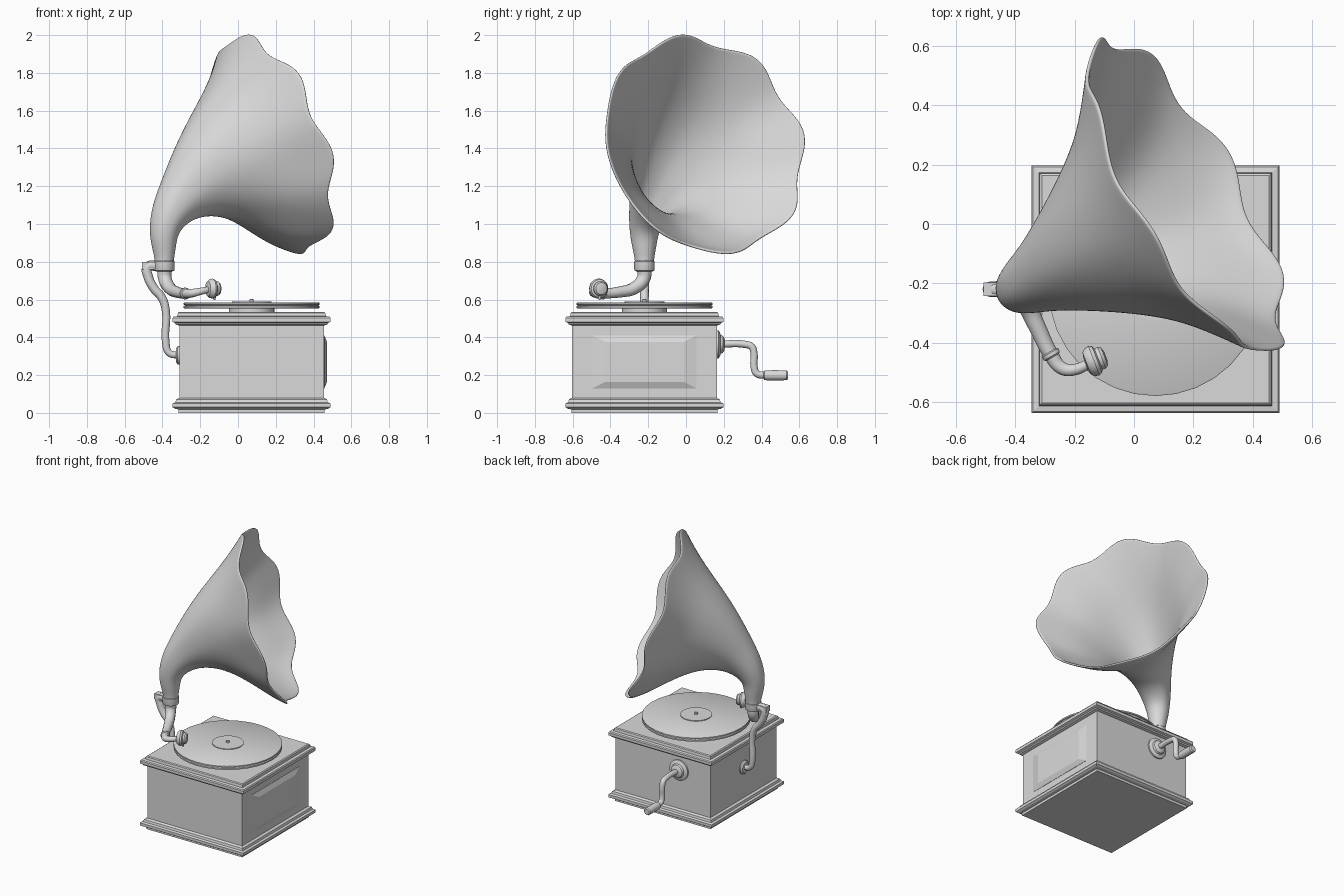
import bpy, bmesh
from math import sin, cos, pi, radians
from mathutils import Vector

if "Cube" in bpy.data.objects:
    bpy.data.objects.remove(bpy.data.objects["Cube"])

grey = bpy.data.materials.new("plain_grey")
grey.use_nodes = True
grey.diffuse_color = (0.7, 0.7, 0.7, 1)
grey.node_tree.nodes["Principled BSDF"].inputs["Base Color"].default_value = (0.7, 0.7, 0.7, 1)

BOX_X, BOX_Y, HALF = 0.072, -0.22, 0.383


def activate(obj):
    bpy.ops.object.select_all(action='DESELECT')
    obj.select_set(True)
    bpy.context.view_layer.objects.active = obj


def finish(obj, angle=35):
    obj.data.materials.append(grey)
    activate(obj)
    bpy.ops.object.shade_smooth_by_angle(angle=radians(angle))
    return obj


def loft(name, rings, caps=True):
    """Skin a list of closed rings of points."""
    bm = bmesh.new()
    rows = [[bm.verts.new(p) for p in ring] for ring in rings]
    n = len(rows[0])
    for a, b in zip(rows, rows[1:]):
        for i in range(n):
            j = (i + 1) % n
            bm.faces.new((a[i], a[j], b[j], b[i]))
    if caps:
        bm.faces.new(rows[0][::-1])
        bm.faces.new(rows[-1])
    bmesh.ops.recalc_face_normals(bm, faces=bm.faces)
    mesh = bpy.data.meshes.new(name)
    bm.to_mesh(mesh)
    bm.free()
    obj = bpy.data.objects.new(name, mesh)
    bpy.context.collection.objects.link(obj)
    return obj


def turned(name, profile, loc, axis=(0, 0, 1), sides=32, scale=(1, 1, 1)):
    """Turn a (radius, height) profile; four sides give a square moulding."""
    square = sides == 4
    k = 2 ** 0.5 if square else 1
    phase = pi / 4 if square else 0
    rings = [[(r * k * cos(phase + 2 * pi * i / sides),
               r * k * sin(phase + 2 * pi * i / sides), h) for i in range(sides)]
             for r, h in profile]
    obj = loft(name, rings)
    obj.location = loc
    obj.scale = scale
    obj.rotation_mode = 'QUATERNION'
    if axis != (0, 0, 1):
        obj.rotation_quaternion = Vector(axis).to_track_quat('Z', 'Y')
    return finish(obj, 2 if square else 35)


def tube(name, points, radius, taper=1.0):
    curve = bpy.data.curves.new(name, 'CURVE')
    curve.dimensions = '3D'
    curve.bevel_depth = radius
    curve.bevel_resolution = 4
    curve.resolution_u = 6
    curve.use_fill_caps = True
    spline = curve.splines.new('BEZIER')
    spline.bezier_points.add(len(points) - 1)
    for i, (bp, p) in enumerate(zip(spline.bezier_points, points)):
        bp.co = p
        bp.handle_left_type = bp.handle_right_type = 'AUTO'
        bp.radius = 1 + (taper - 1) * i / (len(points) - 1)
    obj = bpy.data.objects.new(name, curve)
    bpy.context.collection.objects.link(obj)
    activate(obj)
    bpy.ops.object.convert(target='MESH')
    obj = bpy.context.view_layer.objects.active
    obj.data.materials.clear()
    return finish(obj, 50)


# Cabinet with moulded base and lid
turned("cabinet", [(HALF + out, z) for out, z in (
    (0.004, 0), (0.004, 0.018), (0.022, 0.022), (0.035, 0.03), (0.035, 0.05),
    (0.02, 0.056), (0.016, 0.072), (0, 0.08), (0, 0.462), (0.018, 0.468),
    (0.022, 0.476), (0.035, 0.482), (0.035, 0.502), (0.03, 0.509),
    (0.01, 0.512), (0.007, 0.53), (0, 0.535))], (BOX_X, BOX_Y, 0), sides=4)

# Raised panel on the side
turned("side_panel", [(0.5, -0.005), (0.5, 0.002), (0.38, 0.016)],
       (BOX_X + HALF, BOX_Y, 0.27), (1, 0, 0), 4, (0.55, 0.28, 1))

# Turntable and disc
centre = (BOX_X, BOX_Y, 0)
turned("turntable_hub", [(0.12, 0.53), (0.12, 0.556)], centre)
turned("platter", [(0.352, 0.552), (0.36, 0.555), (0.36, 0.565), (0.352, 0.569)], centre)
turned("disc", [(0.35, 0.568), (0.36, 0.573), (0.36, 0.582), (0.355, 0.585)], centre)
turned("disc_label", [(0.105, 0.58), (0.105, 0.59)], centre)
turned("spindle", [(0.011, 0.58), (0.011, 0.6), (0.006, 0.604)], centre, sides=16)

# Horn: stations of distance along the horn plane, height, radius, width factor, elevation
THROAT = Vector((-0.39, BOX_Y, 0))
ALONG = Vector((0.873, 0.488, 0))
SIDE = Vector((-0.488, 0.873, 0))
UP = Vector((0, 0, 1))
LOBES, SEGMENTS, MOUTH = 8, 64, 0.592
stations = [
    (0, 0.79, 0.044, 1, 90), (0, 0.82, 0.044, 1, 90), (-0.003, 0.88, 0.057, 1, 89),
    (-0.006, 0.96, 0.07, 1, 83), (0.033, 1.055, 0.098, 0.96, 60),
    (0.105, 1.14, 0.135, 0.9, 45), (0.206, 1.228, 0.208, 0.86, 33),
    (0.329, 1.296, 0.307, 0.84, 25), (0.477, 1.345, 0.436, 0.85, 19),
    (0.582, 1.385, 0.534, 0.94, 17), (0.638, 1.413, 0.582, 0.99, 17),
    (0.65, 1.418, MOUTH, 1, 17)]
rings = []
for s, z, r, wide, elevation in stations:
    e = radians(elevation)
    axis = ALONG * cos(e) + UP * sin(e)
    lift = UP * cos(e) - ALONG * sin(e)
    middle = THROAT + ALONG * s + UP * z
    ruffle = 0.023 * (r / MOUTH) ** 1.8
    ring = []
    for i in range(SEGMENTS):
        t = 2 * pi * i / SEGMENTS
        wave = -ruffle * cos(LOBES * (t - radians(17)))
        out = lift * cos(t) + SIDE * sin(t) * wide
        ring.append(middle + out * (r + 0.75 * wave) + axis * wave)
    rings.append(ring)
horn = loft("horn", rings, caps=False)
shell = horn.modifiers.new("shell", 'SOLIDIFY')
shell.thickness = 0.014
shell.offset = 0
smooth = horn.modifiers.new("smooth", 'SUBSURF')
smooth.levels = smooth.render_levels = 2
finish(horn, 80)

# Collar joining the horn to the tone arm
turned("collar", [(0.04, 0.748), (0.052, 0.753), (0.054, 0.758), (0.054, 0.802), (0.047, 0.81)],
       (THROAT.x, THROAT.y, 0))

# Tone arm, joint ring and sound box
tube("tone_arm", [(-0.388, -0.22, 0.77), (-0.387, -0.225, 0.71), (-0.36, -0.275, 0.66),
                  (-0.325, -0.35, 0.64), (-0.28, -0.44, 0.632), (-0.245, -0.485, 0.634),
                  (-0.205, -0.492, 0.642), (-0.14, -0.465, 0.656)], 0.04, 0.4)
turned("arm_joint", [(0.025, -0.011), (0.031, -0.006), (0.031, 0.006), (0.025, 0.011)],
       (-0.28, -0.44, 0.632), (0.5, -0.87, 0), 20)
turned("sound_box", [(0.02, -0.03), (0.04, -0.026), (0.05, -0.014), (0.053, 0),
                     (0.048, 0.011), (0.038, 0.016), (0.039, 0.028), (0.032, 0.038),
                     (0.014, 0.043)], (-0.135, -0.461, 0.658), (0.93, 0.36, 0))
turned("needle", [(0.004, 0), (0.01, 0.02), (0.01, 0.04)], (-0.125, -0.457, 0.597), sides=12)

# Bracket holding the horn
tube("bracket", [(x, BOX_Y, z) for x, z in (
    (-0.41, 0.774), (-0.478, 0.772), (-0.475, 0.72), (-0.447, 0.662), (-0.402, 0.608),
    (-0.382, 0.54), (-0.382, 0.37), (-0.365, 0.318), (-0.3, 0.305))], 0.028, 0.62)
turned("bracket_arm", [(0.5, -0.022), (0.5, 0.018)], (-0.455, BOX_Y, 0.782),
       sides=4, scale=(0.106, 0.046, 1))
turned("bracket_boss", [(0.048, -0.005), (0.048, 0.008), (0.036, 0.018)],
       (BOX_X - HALF, BOX_Y, 0.305), (-1, 0, 0))

# Winding crank on the back
CRANK_X, BACK = -0.06, BOX_Y + HALF
turned("crank_boss", [(0.074, -0.005), (0.074, 0.01), (0.06, 0.018), (0.05, 0.02),
                      (0.045, 0.032), (0.028, 0.042)], (CRANK_X, BACK, 0.363), (0, 1, 0))
tube("crank_arm", [(CRANK_X, y, z) for y, z in (
    (0.17, 0.363), (0.31, 0.363), (0.348, 0.35), (0.36, 0.315), (0.361, 0.24),
    (0.375, 0.208), (0.42, 0.199))], 0.019)
turned("crank_handle", [(0.018, 0), (0.026, 0.006), (0.027, 0.06), (0.026, 0.122), (0.02, 0.13)],
       (CRANK_X, 0.41, 0.199), (0, 1, 0), 24)
